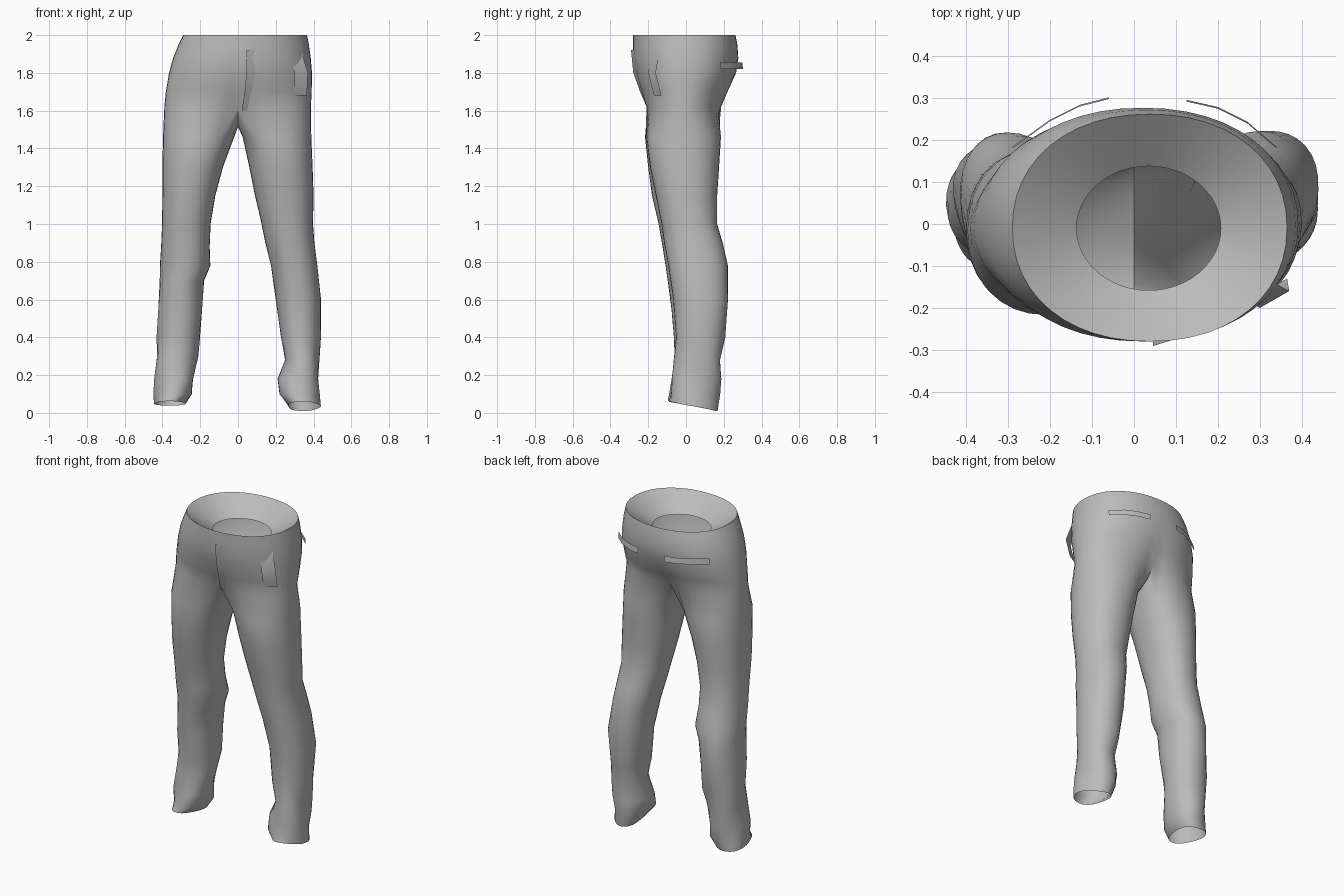
import bpy, bmesh
from math import sin, cos, pi, exp, radians, copysign

cube = bpy.data.objects.get("Cube")
if cube:
    bpy.data.objects.remove(cube, do_unlink=True)

# Single cloth colour
cloth = bpy.data.materials.new("grey_cloth")
cloth.use_nodes = True
grey = (0.5, 0.5, 0.5, 1.0)
cloth.diffuse_color = grey
bsdf = next(n for n in cloth.node_tree.nodes if n.type == 'BSDF_PRINCIPLED')
bsdf.inputs["Base Color"].default_value = grey
bsdf.inputs["Roughness"].default_value = 0.8

AROUND = 48        # sides of the hip rings
HALF = AROUND // 2
SEAM = 8           # steps along the crotch seam
LEG = HALF + SEAM  # sides of each leg


def finish(bm, name, angle):
    mesh = bpy.data.meshes.new(name)
    bm.to_mesh(mesh)
    bm.free()
    mesh.materials.append(cloth)
    obj = bpy.data.objects.new(name, mesh)
    bpy.context.collection.objects.link(obj)
    bpy.ops.object.select_all(action='DESELECT')
    obj.select_set(True)
    bpy.context.view_layer.objects.active = obj
    bpy.ops.object.shade_smooth_by_angle(angle=radians(angle))
    return obj


def rounded(value, power=2.15):
    return copysign(abs(value) ** (2 / power), value)


def bridge(bm, upper, lower):
    n = len(upper)
    for i in range(n):
        j = (i + 1) % n
        bm.faces.new((upper[i], lower[i], lower[j], upper[j]))


def hip_ring(bm, z, x0, x1, y0, y1, dip):
    ring = []
    for k in range(AROUND):
        a = 2 * pi * k / AROUND
        x = (x0 + x1) / 2 + (x1 - x0) / 2 * rounded(cos(a))
        y = (y0 + y1) / 2 + (y1 - y0) / 2 * rounded(sin(a))
        y *= 1 - dip * exp(-(x / 0.07) ** 2)
        ring.append(bm.verts.new((x, y, z)))
    return ring


def leg_ring(bm, side, z, inner, outer, front, back, tilt):
    ring = []
    for j in range(LEG):
        a = -0.75 * pi + 2 * pi * j / LEG
        # cloth creases, strongest on the inner lower leg
        fold = 0.007 * max(0, 1 - z) * sin(3 * a + 19 * z + side)
        x = (inner + outer) / 2 + ((outer - inner) / 2 + fold) * rounded(cos(a))
        y = (front + back) / 2 + ((back - front) / 2 + fold) * rounded(sin(a))
        ring.append(bm.verts.new((side * x, y, z - tilt * sin(a))))
    return ring


# z, x min, x max, y min, y max, centre crease
HIPS = [
    (2.0, -.29, .365, -.28, .262, 0),
    (1.95, -.315, .375, -.28, .272, 0),
    (1.88, -.343, .385, -.28, .277, 0),
    (1.8, -.365, .392, -.268, .268, .01),
    (1.7, -.382, .39, -.24, .228, .06),
    (1.62, -.39, .386, -.218, .195, .15),
]
# z, inner x, outer x, front y, back y
LEFT = [
    (1.46, .025, .388, -.21, .185), (1.3, .06, .395, -.19, .175),
    (1.15, .09, .4, -.16, .165), (1.0, .125, .397, -.13, .165),
    (.9, .145, .405, -.115, .195), (.78, .175, .42, -.095, .22),
    (.6, .2, .44, -.065, .225), (.4, .225, .436, -.055, .205),
    (.28, .25, .43, -.06, .185), (.18, .215, .43, -.075, .185),
    (.1, .22, .43, -.085, .175), (.035, .262, .432, -.09, .165),
]
RIGHT = [
    (1.46, .02, .397, -.217, .185), (1.3, .08, .4, -.2, .175),
    (1.15, .12, .4, -.18, .165), (1.0, .145, .402, -.145, .16),
    (.88, .15, .407, -.125, .185), (.78, .145, .412, -.108, .21),
    (.7, .18, .415, -.095, .22), (.55, .19, .422, -.08, .215),
    (.4, .2, .43, -.06, .2), (.3, .215, .433, -.06, .18),
    (.18, .235, .44, -.08, .175), (.1, .24, .443, -.085, .17),
    (.05, .28, .443, -.09, .16),
]

# Trousers: hips, crotch seam and two legs in one open shell
bm = bmesh.new()
rings = [hip_ring(bm, *row) for row in HIPS]
for upper, lower in zip(rings, rings[1:]):
    bridge(bm, upper, lower)

# Waist lining: funnel inside the rim
lining = []
for k in range(AROUND):
    a = 2 * pi * k / AROUND
    lining.append(bm.verts.new((.035 + .172 * cos(a), -.01 + .148 * sin(a), 1.9)))
bridge(bm, lining, rings[0])

# Crotch seam, running from back to front
last = rings[-1]
back, front = last[HALF // 2].co, last[-HALF // 2].co
seam = []
for i in range(1, SEAM):
    t = i / SEAM
    p = back.lerp(front, t)
    seam.append(bm.verts.new((0, p.y, 1.515 + .1 * abs(2 * t - 1) ** 3)))

for side, rows, tilt in ((1, LEFT, .025), (-1, RIGHT, .012)):
    steps = range(-HALF // 2, HALF // 2 + 1)
    above = [last[k if side > 0 else HALF - k] for k in steps] + seam
    for row in rows:
        hem = tilt if row is rows[-1] else 0
        below = leg_ring(bm, side, *row, hem)
        bridge(bm, above, below)
        above = below
bmesh.ops.recalc_face_normals(bm, faces=bm.faces)
finish(bm, "trousers", 50)


# Loose flaps: a sheet between two edges
def sheet(name, edge_a, edge_b):
    bm = bmesh.new()
    a = [bm.verts.new(p) for p in edge_a]
    b = [bm.verts.new(p) for p in edge_b]
    for i in range(len(a) - 1):
        bm.faces.new((a[i], b[i], b[i + 1], a[i + 1]))
    finish(bm, name, 40)


# Back pocket flaps
flaps = {
    "back_flap_right": [(-.29, .18), (-.2, .245), (-.13, .28), (-.06, .298)],
    "back_flap_left": [(.125, .292), (.2, .275), (.27, .24), (.34, .18)],
}
for name, path in flaps.items():
    sheet(name, [(x, y, 1.855) for x, y in path],
          [(x, y + .004, 1.82) for x, y in path])

# Front fly edge
fly = [(.045, -.291, 1.92), (.045, -.279, 1.8), (.035, -.243, 1.7), (.02, -.2, 1.6)]
sheet("fly_flap", fly, [(x + .045, y + .014, z) for x, y, z in fly])

# Side pocket edge
pocket = [(.335, -.14, 1.92), (.37, -.16, 1.8), (.365, -.13, 1.68)]
sheet("side_pocket_edge", pocket, [(x - .07, y - .04, z) for x, y, z in pocket])
